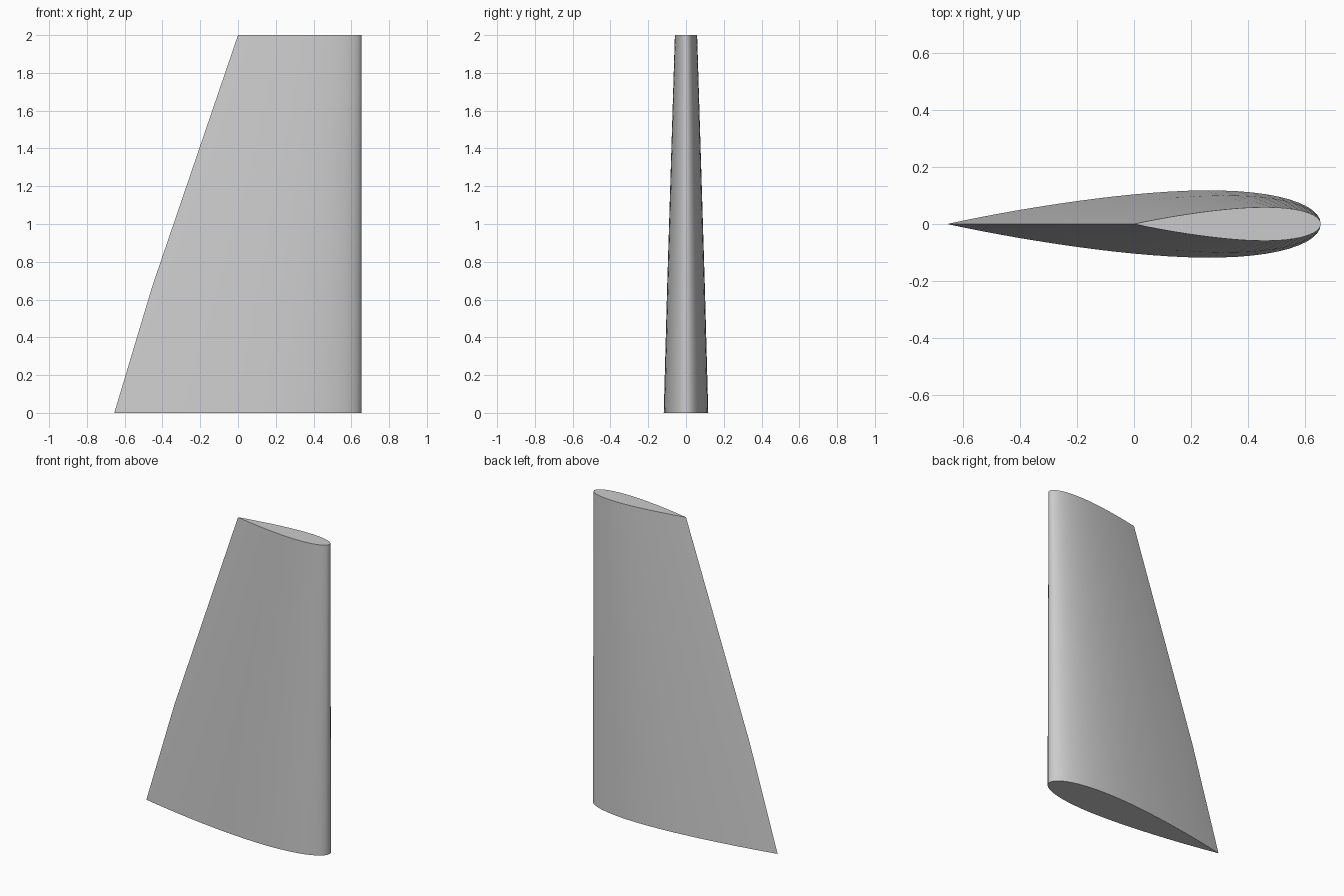
import bpy, bmesh, math

cube = bpy.data.objects.get("Cube")
if cube:
    bpy.data.objects.remove(cube, do_unlink=True)

LEADING_X = 0.655
THICKNESS = 0.18
STEPS = 32
# Height and trailing edge of each rib
RIBS = [(0.0, -0.655), (0.667, -0.455), (2.0, 0.0)]


def half_thickness(t):
    """Symmetric aerofoil, closed at the trailing edge."""
    return 5 * THICKNESS * (0.2969 * math.sqrt(t) - 0.126 * t - 0.3516 * t**2
                            + 0.2843 * t**3 - 0.1036 * t**4)


def rib_points(z, trailing_x):
    chord = LEADING_X - trailing_x
    points = []
    for i in range(2 * STEPS):
        angle = math.pi * i / STEPS
        t = (1 + math.cos(angle)) / 2
        side = 1 if i < STEPS else -1
        y = 0 if i in (0, STEPS) else side * half_thickness(t) * chord
        points.append((LEADING_X - t * chord, y, z))
    return points


# Loft the skin through the ribs and close both ends
bm = bmesh.new()
rings = [[bm.verts.new(p) for p in rib_points(*rib)] for rib in RIBS]
count = 2 * STEPS
for low, high in zip(rings, rings[1:]):
    for i in range(count):
        j = (i + 1) % count
        bm.faces.new((low[i], low[j], high[j], high[i]))
bm.faces.new(rings[0])
bm.faces.new(rings[-1])
bmesh.ops.recalc_face_normals(bm, faces=bm.faces)
mesh = bpy.data.meshes.new("wing")
bm.to_mesh(mesh)
bm.free()

wing = bpy.data.objects.new("wing", mesh)
bpy.context.collection.objects.link(wing)

# Plain grey skin
grey = bpy.data.materials.new("light grey")
grey.use_nodes = True
color = (0.6, 0.6, 0.6, 1)
grey.diffuse_color = color
grey.node_tree.nodes["Principled BSDF"].inputs["Base Color"].default_value = color
mesh.materials.append(grey)

# Smooth skin with crisp end caps and trailing edge
bpy.context.view_layer.objects.active = wing
wing.select_set(True)
bpy.ops.object.shade_smooth_by_angle(angle=math.radians(30))
